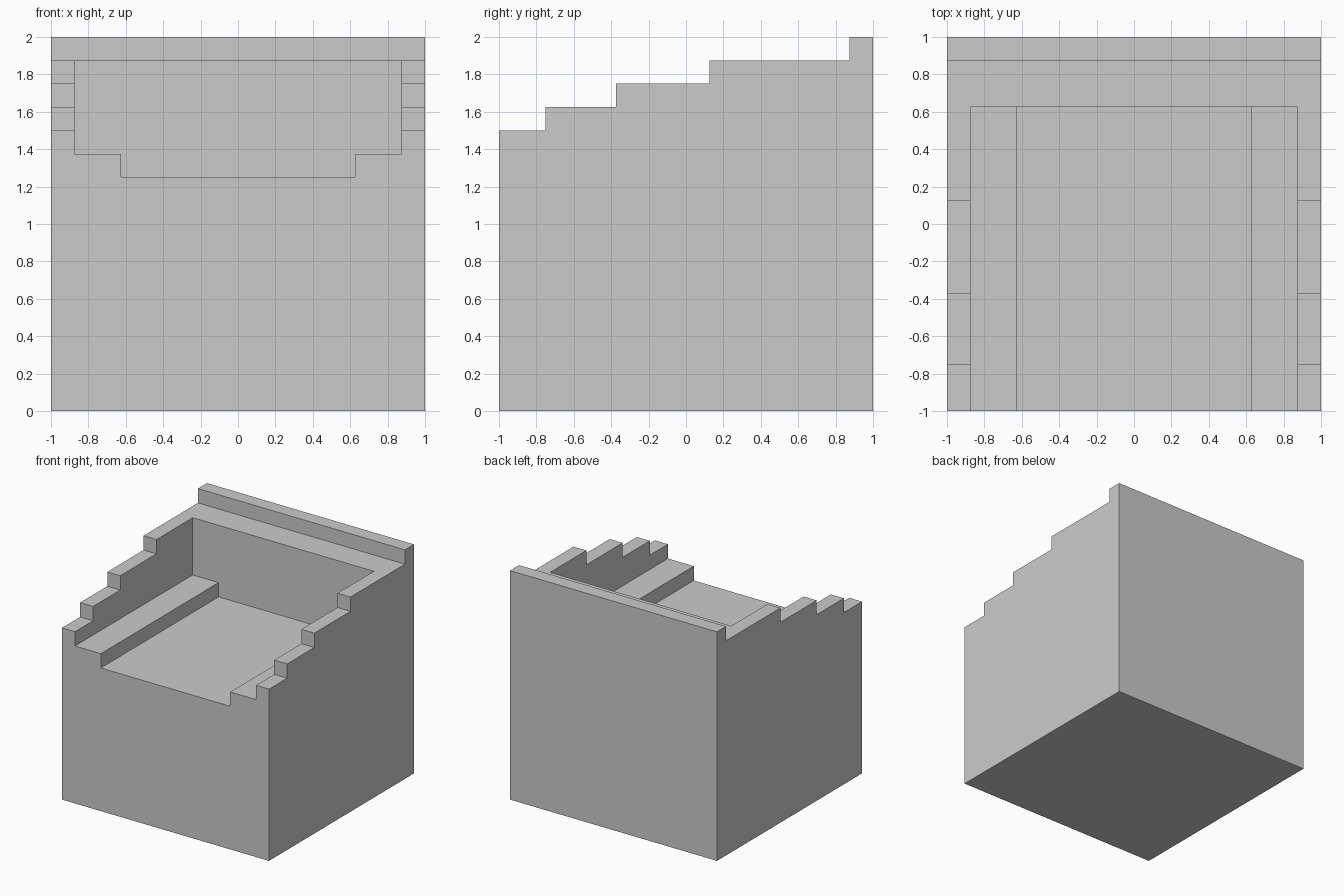
import bpy, bmesh
from mathutils import Vector

if "Cube" in bpy.data.objects:
    bpy.data.objects.remove(bpy.data.objects["Cube"])


def extrude_profile(name, points, offset):
    """Solid made by sweeping a closed flat outline along offset."""
    bm = bmesh.new()
    face = bm.faces.new([bm.verts.new(p) for p in points])
    swept = bmesh.ops.extrude_face_region(bm, geom=[face], use_keep_orig=True)
    verts = [g for g in swept["geom"] if isinstance(g, bmesh.types.BMVert)]
    bmesh.ops.translate(bm, verts=verts, vec=Vector(offset))
    bmesh.ops.recalc_face_normals(bm, faces=bm.faces)
    mesh = bpy.data.meshes.new(name)
    bm.to_mesh(mesh)
    bm.free()
    obj = bpy.data.objects.new(name, mesh)
    bpy.context.collection.objects.link(obj)
    return obj


# Block with a stepped top, swept across the width
steps = [(-1, 1.5), (-0.75, 1.625), (-0.375, 1.75), (0.125, 1.875), (0.875, 2)]
side = [(1, 0), (-1, 0)]
ends = [y for y, z in steps[1:]] + [1]
for (y, z), y_end in zip(steps, ends):
    side += [(y, z), (y_end, z)]
block = extrude_profile("stepped_block", [(-1, y, z) for y, z in side], (2, 0, 0))

# Open-front recess with a ledge along both sides
half = [(0.625, 1.25), (0.625, 1.375), (0.875, 1.375), (0.875, 2.2)]
outline = half + [(-x, z) for x, z in reversed(half)]
cutter = extrude_profile("recess_cutter", [(x, -1.2, z) for x, z in outline], (0, 1.825, 0))
cutter.hide_render = True

cut = block.modifiers.new("recess", 'BOOLEAN')
cut.operation = 'DIFFERENCE'
cut.solver = 'EXACT'
cut.object = cutter
bpy.context.view_layer.objects.active = block
bpy.ops.object.modifier_apply(modifier=cut.name)
bpy.data.objects.remove(cutter)
